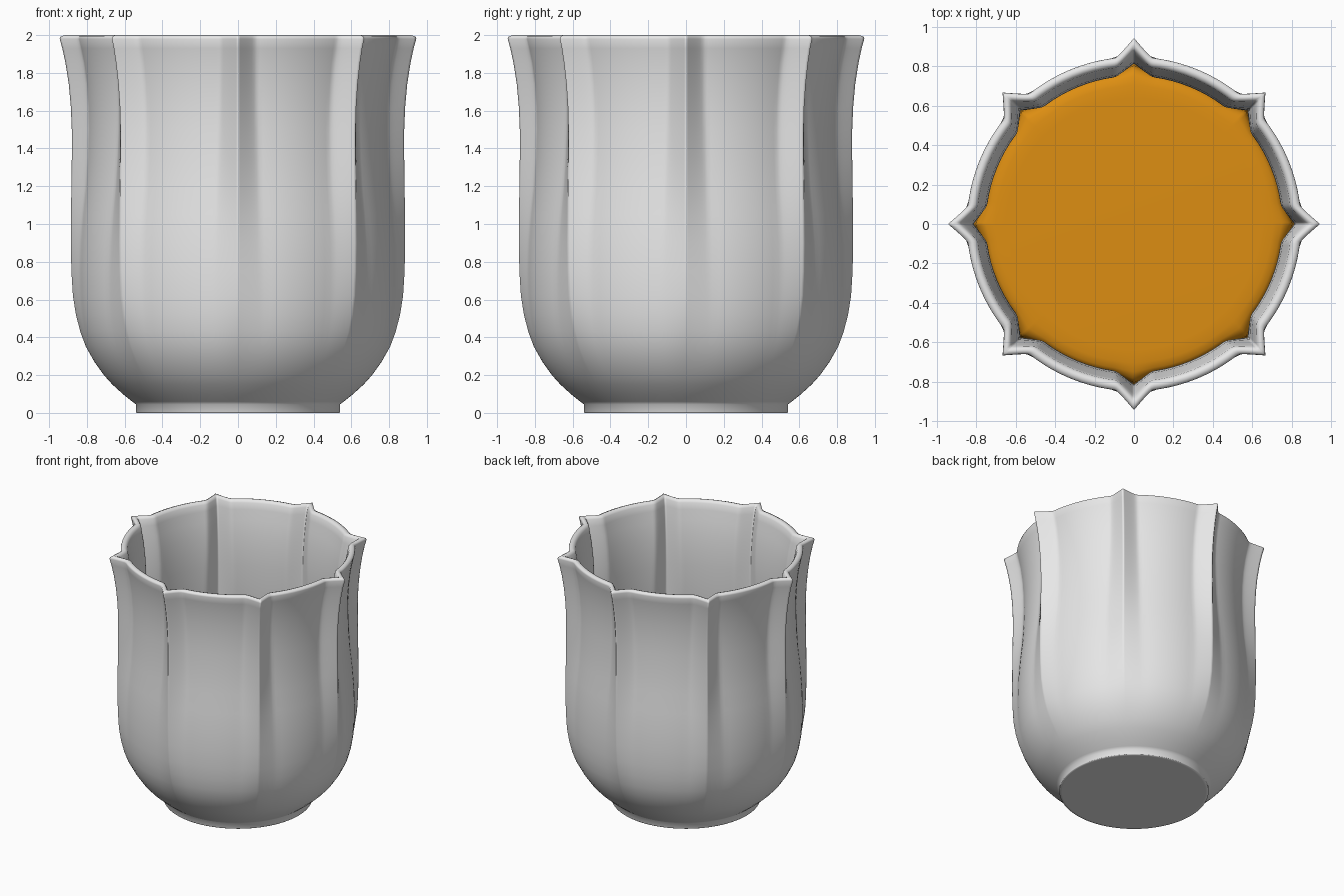
import bpy, bmesh, math

if "Cube" in bpy.data.objects:
    bpy.data.objects.remove(bpy.data.objects["Cube"])


def material(name, rgb):
    m = bpy.data.materials.new(name)
    m.diffuse_color = (*rgb, 1)
    m.use_nodes = True
    m.node_tree.nodes["Principled BSDF"].inputs["Base Color"].default_value = m.diffuse_color
    return m


grey = material("light grey", (0.8, 0.8, 0.8))
orange = material("orange", (0.72, 0.27, 0.006))

# Angles across one of the eight petals, denser beside the pointed ridges
half = [0, 0.6, 1.3, 2, 3, 4, 5, 6, 7, 8, 9.5, 12, 15, 18.5, 22.5]
offsets = half + [45 - a for a in reversed(half[1:-1])]
angles = [45 * k + a for k in range(8) for a in offsets]


def radius(angle, z, valley, ridge):
    # Ridges are sharp and narrow at the rim, broader and softer lower down
    t = min(max(z / 2, 0), 1)
    width = 11 - 4.5 * t
    d = abs((angle + 22.5) % 45 - 22.5)
    f = max(0, 1 - d / width)
    return valley + (ridge - valley) * f ** 1.3


def lathe(name, rings, mat, sharp):
    bm = bmesh.new()
    loops = []
    for z, valley, ridge in rings:
        loop = []
        for a in angles:
            r = radius(a, z, valley, ridge)
            c = math.radians(a)
            loop.append(bm.verts.new((r * math.cos(c), r * math.sin(c), z)))
        loops.append(loop)
    n = len(angles)
    for lo, hi in zip(loops, loops[1:]):
        for i in range(n):
            j = (i + 1) % n
            bm.faces.new((lo[i], lo[j], hi[j], hi[i]))
    bm.faces.new(list(reversed(loops[0])))
    bm.faces.new(loops[-1])
    bmesh.ops.recalc_face_normals(bm, faces=bm.faces)
    me = bpy.data.meshes.new(name)
    bm.to_mesh(me)
    bm.free()
    me.materials.append(mat)
    ob = bpy.data.objects.new(name, me)
    bpy.context.collection.objects.link(ob)
    bpy.ops.object.select_all(action='DESELECT')
    ob.select_set(True)
    bpy.context.view_layer.objects.active = ob
    bpy.ops.object.shade_smooth_by_angle(angle=math.radians(sharp))
    return ob


# Wall profile: height, radius between ridges, radius on ridges
wall = [
    (0.10, 0.61, 0.61), (0.15, 0.665, 0.665), (0.20, 0.71, 0.71),
    (0.27, 0.757, 0.76), (0.35, 0.797, 0.805), (0.43, 0.82, 0.835),
    (0.52, 0.835, 0.858), (0.62, 0.843, 0.874), (0.75, 0.845, 0.882),
    (0.90, 0.840, 0.885), (1.05, 0.828, 0.884), (1.20, 0.812, 0.882),
    (1.35, 0.802, 0.880), (1.50, 0.797, 0.880), (1.62, 0.798, 0.885),
    (1.74, 0.806, 0.896), (1.85, 0.820, 0.913), (1.93, 0.836, 0.930),
    (1.98, 0.848, 0.944),
]
foot = [(0, 0.52, 0.52), (0, 0.538, 0.538), (0.004, 0.54, 0.54),
        (0.045, 0.54, 0.54), (0.06, 0.56, 0.56)]
rim = [(1.992, 0.845, 0.94), (2.0, 0.826, 0.917), (1.996, 0.810, 0.895),
       (1.98, 0.798, 0.88)]
inside = [(max(z, 0.1), v - 0.046, r - 0.066 + 0.018 * (z < 0.4))
          for z, v, r in reversed(wall[1:-1])]
lathe("cup", foot + wall + rim + inside, grey, 130)

# Orange filling with a softly rounded upper edge
fill = [(z + 0.01, v - 0.052, r - 0.07 + 0.018 * (z < 0.4))
        for z, v, r in wall[1:11]]
fill += [(1.14, 0.765, 0.805), (1.18, 0.755, 0.785), (1.195, 0.735, 0.75),
         (1.203, 0.70, 0.705), (1.205, 0.64, 0.64)]
lathe("filling", fill, orange, 130)
